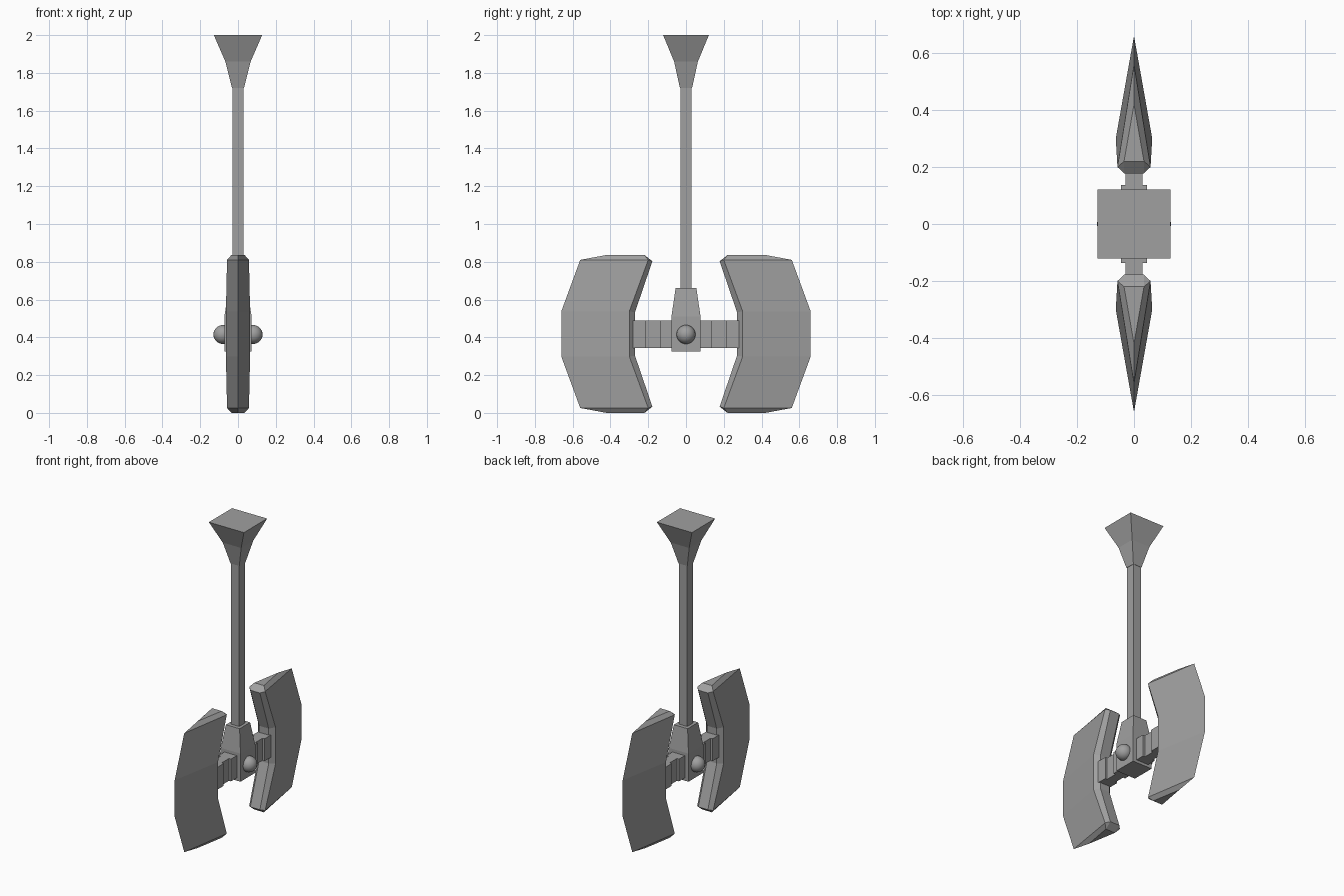
import bpy
import bmesh

cube = bpy.data.objects.get("Cube")
if cube:
    bpy.data.objects.remove(cube, do_unlink=True)

steel = bpy.data.materials.new("grey_steel")
steel.use_nodes = True
GREY = (0.35, 0.35, 0.35, 1)
steel.diffuse_color = GREY
steel.node_tree.nodes["Principled BSDF"].inputs["Base Color"].default_value = GREY

MID = 0.418  # height of the head's centre


def loft(name, rings):
    """Join equal rings of points into a closed, flat-shaded solid."""
    bm = bmesh.new()
    rows = [[bm.verts.new(p) for p in ring] for ring in rings]
    n = len(rows[0])
    for low, high in zip(rows, rows[1:]):
        for i in range(n):
            j = (i + 1) % n
            bm.faces.new((low[i], low[j], high[j], high[i]))
    bm.faces.new(rows[0][::-1])
    bm.faces.new(rows[-1])
    bmesh.ops.remove_doubles(bm, verts=bm.verts, dist=0.0005)
    bmesh.ops.recalc_face_normals(bm, faces=bm.faces)
    mesh = bpy.data.meshes.new(name)
    bm.to_mesh(mesh)
    bm.free()
    obj = bpy.data.objects.new(name, mesh)
    mesh.materials.append(steel)
    bpy.context.collection.objects.link(obj)
    return obj


def square(x, y, z):
    return [(-x, -y, z), (x, -y, z), (x, y, z), (-x, y, z)]


def blade(name, side):
    # half rows: height, inner height, inner x/y, shoulder x/y, edge y
    half = [(0.12, 0.115, 0.035, 0.27, 0.064, 0.30, 0.66),
            (0.392, 0.385, 0.035, 0.178, 0.058, 0.20, 0.56),
            (0.418, 0.418, 0.035, 0.22, 0.035, 0.22, 0.42)]
    signed = [(row, -1) for row in reversed(half)] + [(row, 1) for row in half]
    rings = []
    for (z, zi, xi, yi, xs, ys, ye), s in signed:
        z, zi = MID + s * z, MID + s * zi
        rings.append([(-xi, side * yi, zi), (xi, side * yi, zi),
                      (xs, side * ys, z), (0, side * ye, z),
                      (-xs, side * ys, z)])
    return loft(name, rings)


def arm(name, side):
    # stepped bar: wide collar, narrow neck, wide socket
    profile = [(0.05, 0.045), (0.137, 0.045), (0.137, 0.03),
               (0.213, 0.03), (0.213, 0.045), (0.29, 0.045)]
    outline = profile + [(y, -x) for y, x in reversed(profile)]
    return loft(name, [[(x, side * y, z) for y, x in outline]
                       for z in (0.343, 0.49)])


# Handle and flared pommel
loft("handle", [square(0.03, 0.03, z) for z in (0.65, 1.73)])
loft("pommel", [square(0.032, 0.032, 1.72), square(0.067, 0.063, 1.86),
                square(0.128, 0.121, 2.0)])

# Hub tapering up into the handle
loft("hub", [square(0.072, 0.077, 0.325), square(0.072, 0.077, 0.51),
             square(0.05, 0.055, 0.66)])

# Arms, blades and round studs on both sides
for side, word in ((-1, "front"), (1, "back")):
    arm(word + "_arm", side)
    blade(word + "_blade", side)

for side, word in ((-1, "right"), (1, "left")):
    bpy.ops.mesh.primitive_uv_sphere_add(segments=24, ring_count=16, radius=0.05,
                                         location=(side * 0.08, 0, 0.415))
    stud = bpy.context.object
    stud.name = word + "_stud"
    stud.data.materials.append(steel)
    bpy.ops.object.shade_smooth()
